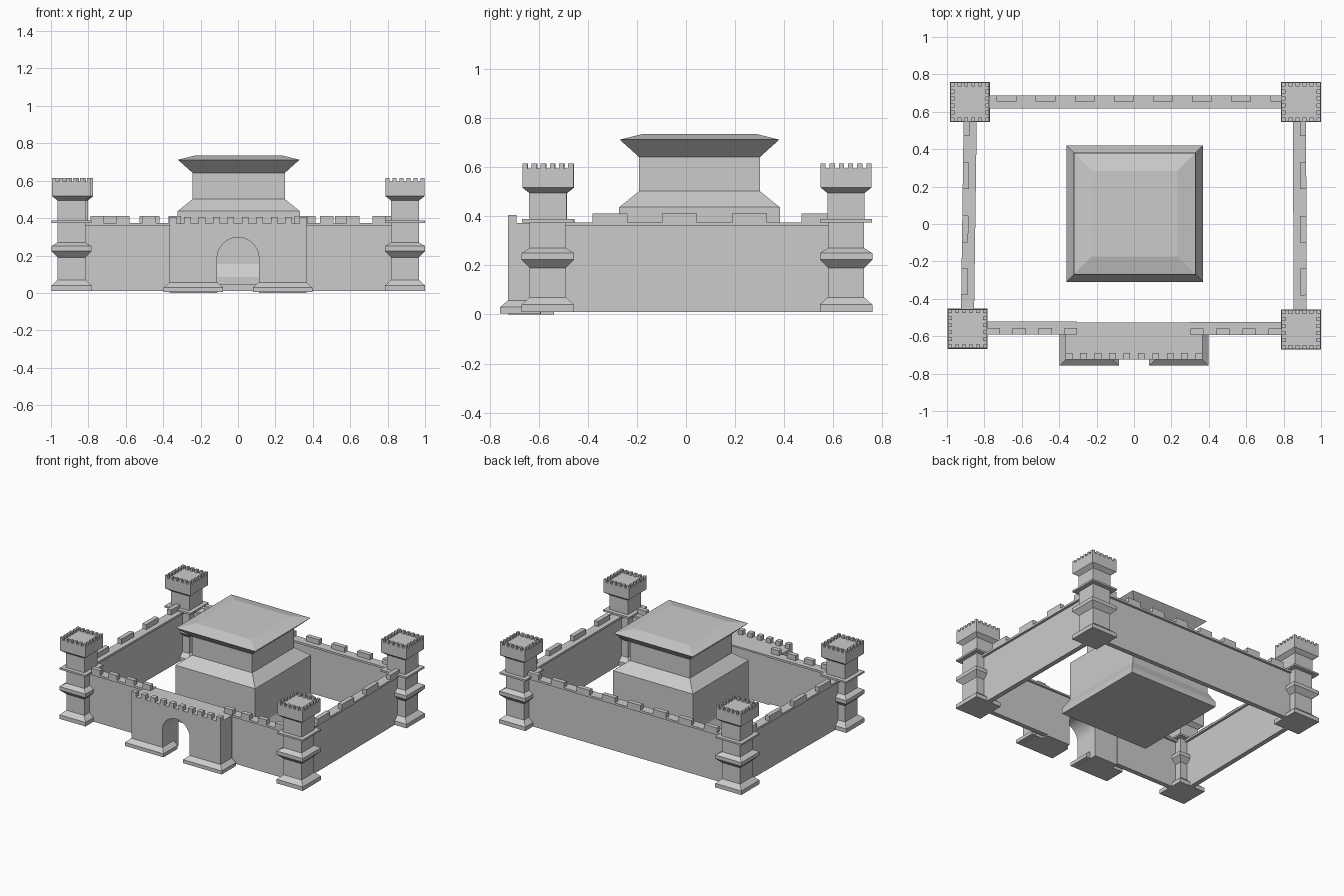
import bpy, bmesh, math
from mathutils import Matrix

if "Cube" in bpy.data.objects:
    bpy.data.objects.remove(bpy.data.objects["Cube"])

# One plain stone colour for the whole fort
stone = bpy.data.materials.new("grey_stone")
stone.diffuse_color = (0.6, 0.6, 0.6, 1)
stone.use_nodes = True
stone.node_tree.nodes["Principled BSDF"].inputs["Base Color"].default_value = stone.diffuse_color


def finish(bm, name):
    bmesh.ops.recalc_face_normals(bm, faces=bm.faces)
    me = bpy.data.meshes.new(name)
    bm.to_mesh(me)
    bm.free()
    me.materials.append(stone)
    ob = bpy.data.objects.new(name, me)
    bpy.context.collection.objects.link(ob)
    return ob


def add_box(bm, x0, x1, y0, y1, z0, z1):
    m = Matrix.Translation(((x0 + x1) / 2, (y0 + y1) / 2, (z0 + z1) / 2)) \
        @ Matrix.Diagonal((x1 - x0, y1 - y0, z1 - z0, 1))
    bmesh.ops.create_cube(bm, size=1, matrix=m)


def add_stack(bm, rings):
    """Loft rectangles given as (x0, x1, y0, y1, z)."""
    prev = None
    for x0, x1, y0, y1, z in rings:
        cur = [bm.verts.new((x, y, z)) for x, y in
               ((x0, y0), (x1, y0), (x1, y1), (x0, y1))]
        if prev is None:
            bm.faces.new(cur[::-1])
        else:
            for i in range(4):
                j = (i + 1) % 4
                bm.faces.new((prev[i], prev[j], cur[j], cur[i]))
        prev = cur
    bm.faces.new(prev)


def square_stack(bm, cx, cy, profile):
    add_stack(bm, [(cx - h, cx + h, cy - h, cy + h, z) for h, z in profile])


# Corner towers: moulded square shaft with a ring of small teeth
TOWER = [(.107, .01), (.107, .04), (.074, .07), (.074, .19), (.107, .223),
         (.107, .25), (.074, .27), (.074, .375), (.106, .375), (.106, .388),
         (.076, .388), (.076, .495), (.104, .517), (.104, .595)]


def tower(name, cx, cy):
    bm = bmesh.new()
    square_stack(bm, cx, cy, TOWER)
    n, edge, w = 6, .104, .021
    step = (2 * edge - w) / (n - 1)
    for i in range(n):
        for j in range(n):
            if i in (0, n - 1) or j in (0, n - 1):
                x, y = cx - edge + i * step, cy - edge + j * step
                add_box(bm, x, x + w, y, y + w, .594, .615)
    finish(bm, name)


tower("front_left_tower", -.89, -.56)
tower("front_right_tower", .893, -.563)
tower("back_left_tower", -.878, .652)
tower("back_right_tower", .893, .652)


# Curtain walls: slim body under a wider walkway slab; -y is the outer side
def wall(name, p0, p1, centres, width, t=.035, body=.0175):
    """p0, p1: ends of the centre line; centres: distances of merlons from p0."""
    bm = bmesh.new()
    dx, dy = p1[0] - p0[0], p1[1] - p0[1]
    length = math.hypot(dx, dy)
    add_box(bm, 0, length, -body, body, .01, .361)
    add_box(bm, 0, length, -t, t, .36, .375)
    for c in centres:
        a, b = max(0, c - width / 2), min(length, c + width / 2)
        add_box(bm, a, b, -t, -.002, .374, .412)
    bm.transform(Matrix.Translation((p0[0], p0[1], 0))
                 @ Matrix.Rotation(math.atan2(dy, dx), 4, 'Z'))
    finish(bm, name)


side = (-.31, -.027, .258, .542)
wall("right_wall", (.888, -.55), (.885, .62), [.55 + y for y in side], .142)
wall("left_wall", (-.875, .62), (-.891, -.55), [.62 - y for y in side], .142)
wall("back_wall", (.86, .652), (-.86, .652),
     [.86 - (-.682 + .209 * k) for k in range(8)], .105)
front = (.336, .474, .615, .754)
wall("front_right_wall", (.302, -.558), (.86, -.558), [x - .302 for x in front], .071)
wall("front_left_wall", (-.86, -.555), (-.305, -.555), [.86 - x for x in front], .071)


# Gatehouse: arched slabs, plinth feet and small merlons
def arched_slab(bm, hw, y0, y1, top):
    r, spring, n = .112, .185, 20
    pts = [(-hw, 0), (-r, 0)]
    pts += [(-r * math.cos(math.pi * i / n), spring + r * math.sin(math.pi * i / n))
            for i in range(n + 1)]
    pts += [(r, 0), (hw, 0), (hw, top), (-hw, top)]
    f = bm.faces.new([bm.verts.new((x, y0, z)) for x, z in pts])
    res = bmesh.ops.extrude_face_region(bm, geom=[f])
    for v in res["geom"]:
        if isinstance(v, bmesh.types.BMVert):
            v.co.y = y1


bm = bmesh.new()
arched_slab(bm, .365, -.725, -.59, .372)
arched_slab(bm, .306, -.59, -.5385, .361)
add_box(bm, -.305, .302, -.595, -.526, .36, .372)
finish(bm, "gatehouse")

bm = bmesh.new()
for k in range(10):
    x = -.347 + .0772 * k
    add_box(bm, x - .018, x + .018, -.725, -.69, .371, .405)
finish(bm, "gate_merlons")

for s, name in ((-1, "left_gate_foot"), (1, "right_gate_foot")):
    bm = bmesh.new()
    rings = []
    for out, z in ((.032, .004), (.032, .03), (0, .057)):
        a, b = sorted((s * (.112 - out), s * (.365 + out)))
        rings.append((a, b, -.725 - out, -.592, z))
    add_stack(bm, rings)
    finish(bm, name)

# Central keep: flared base, stepped body, overhanging low roof
bm = bmesh.new()
square_stack(bm, .004, .055, [(.365, .045), (.365, .086), (.327, .155), (.327, .437),
                              (.246, .502), (.246, .641), (.325, .712),
                              (.228, .736)])
finish(bm, "keep")
